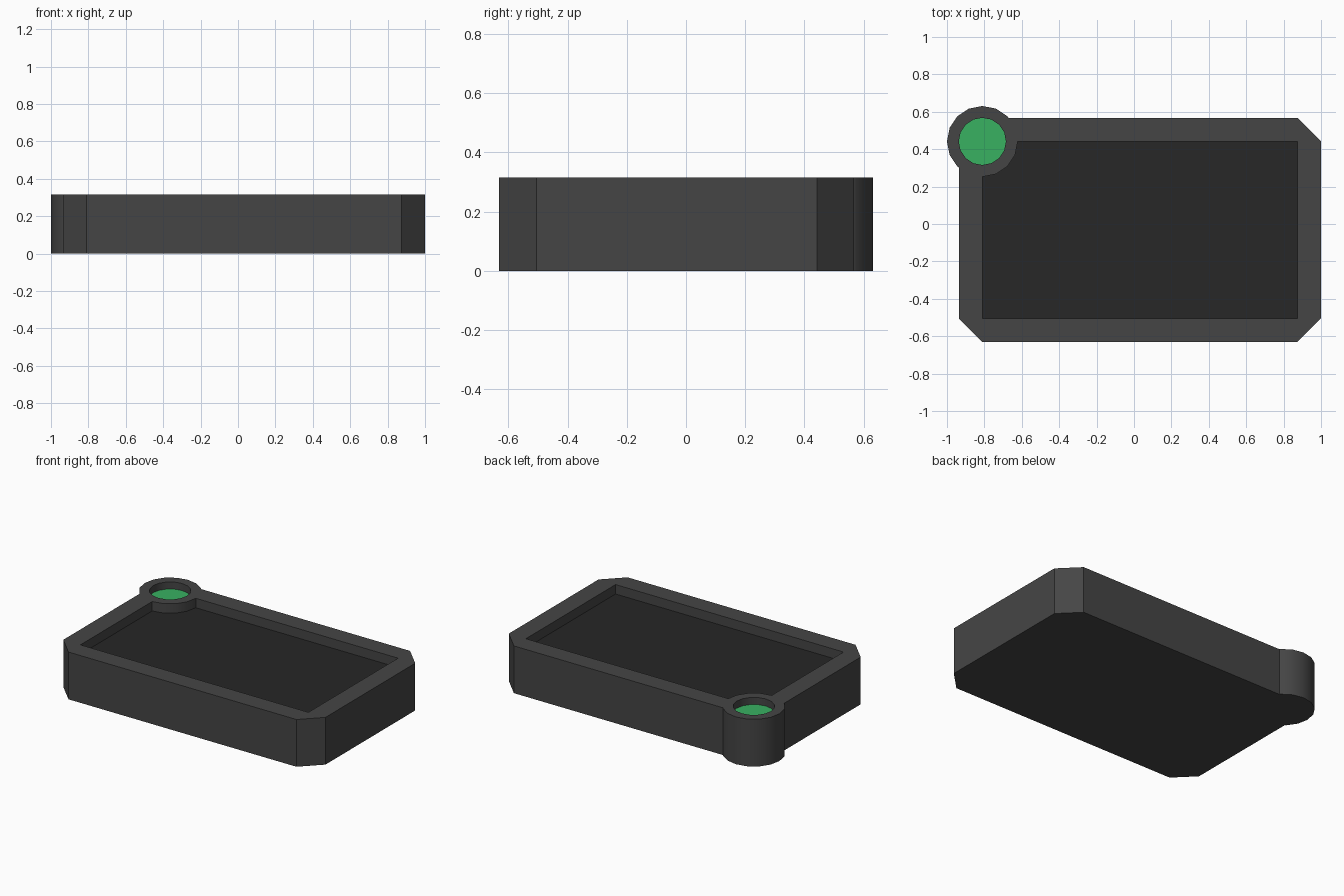
import bpy, bmesh
from math import sin, cos, radians

if "Cube" in bpy.data.objects:
    bpy.data.objects.remove(bpy.data.objects["Cube"])

U = 0.0631                      # design module
CX, CY = -1 + 3 * U, 0.631 - 3 * U   # centre of the corner ring
R, B, F, T = 1.0, -0.631, CY + 2 * U, 5 * U   # body right, front, back, height
L = CX - 2 * U                  # body left
C = 2 * U                       # corner chamfer and wall width
FLOOR, LENS = 4 * U, 4.25 * U   # heights of the recessed surfaces


def arc(radius, start, end, n):
    angles = [radians(start + (end - start) * i / n) for i in range(n + 1)]
    return [(CX + radius * cos(a), CY + radius * sin(a)) for a in angles]


def prism(name, outline, z0, z1):
    bm = bmesh.new()
    base = bm.faces.new([bm.verts.new((x, y, z0)) for x, y in outline])
    ext = bmesh.ops.extrude_face_region(bm, geom=[base], use_keep_orig=True)
    top = [v for v in ext["geom"] if isinstance(v, bmesh.types.BMVert)]
    bmesh.ops.translate(bm, verts=top, vec=(0, 0, z1 - z0))
    bmesh.ops.recalc_face_normals(bm, faces=bm.faces)
    mesh = bpy.data.meshes.new(name)
    bm.to_mesh(mesh)
    bm.free()
    ob = bpy.data.objects.new(name, mesh)
    bpy.context.collection.objects.link(ob)
    return ob


def paint(ob, name, color):
    mat = bpy.data.materials.new(name)
    mat.diffuse_color = (*color, 1)
    mat.use_nodes = True
    mat.node_tree.nodes["Principled BSDF"].inputs["Base Color"].default_value = mat.diffuse_color
    ob.data.materials.clear()
    ob.data.materials.append(mat)


# Chamfered tray outline with the round boss bulging from its back left corner
J = 2.2 * U
outline = [(L + C, B), (R - C, B), (R, B + C), (R, F - C), (R - C, F), (CX + J, F)]
outline += arc(3 * U, 45, 225, 8) + [(L, CY - J), (L, B + C)]
tray = prism("tray", outline, 0, T)

# Recess outlines: the main panel wraps around the boss, the lens is round
panel_shape = arc(3 * U, -90, 0, 4) + [(R - C, CY), (R - C, B + C), (CX, B + C)]
lens_shape = arc(2 * U, 0, 360, 16)[:-1]

# Cut the recesses
for name, shape, z in (("panel_cutter", panel_shape, FLOOR),
                       ("lens_cutter", lens_shape, LENS)):
    cutter = prism(name, shape, z - 0.002, T + 0.1)
    mod = tray.modifiers.new(name, "BOOLEAN")
    mod.operation, mod.solver, mod.object = "DIFFERENCE", "EXACT", cutter
    bpy.context.view_layer.objects.active = tray
    bpy.ops.object.modifier_apply(modifier=name)
    bpy.data.objects.remove(cutter)

# Thin inserts in the recess floors
panel = prism("panel", panel_shape, FLOOR - 0.003, FLOOR)
lens = prism("lens", lens_shape, LENS - 0.003, LENS)

paint(tray, "dark_grey", (0.06, 0.06, 0.06))
paint(panel, "black", (0.02, 0.02, 0.02))
paint(lens, "green", (0.04, 0.44, 0.12))

# Soft shading around the boss, crisp edges elsewhere
bpy.ops.object.select_all(action="DESELECT")
tray.select_set(True)
bpy.context.view_layer.objects.active = tray
bpy.ops.object.shade_smooth_by_angle(angle=radians(30))
